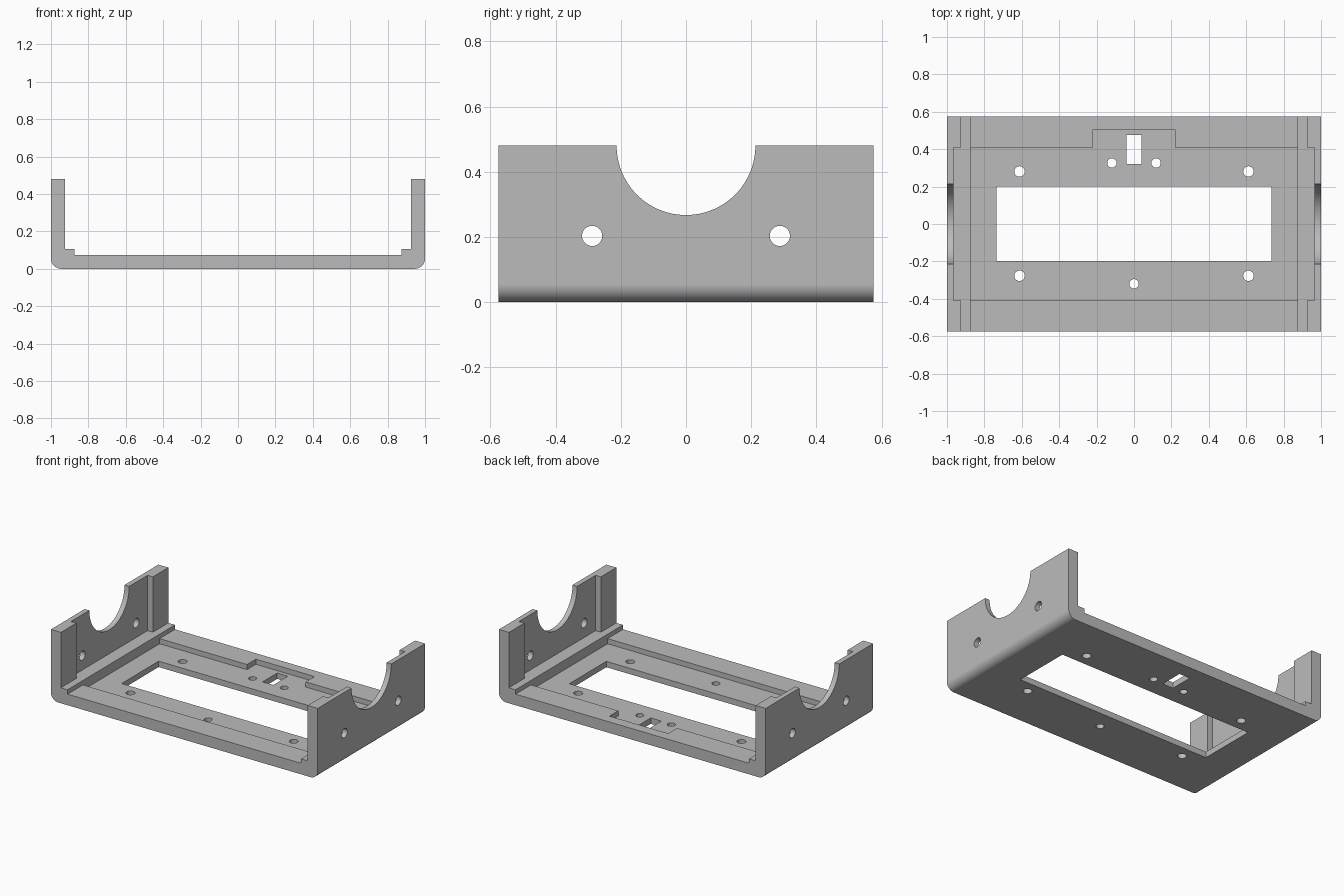
import bpy, bmesh, math
from mathutils import Matrix

cube = bpy.data.objects.get("Cube")
if cube:
    bpy.data.objects.remove(cube, do_unlink=True)

HALF_Y, HEIGHT, FLOOR, LEDGE, RECESS = 0.575, 0.48, 0.075, 0.105, 0.04
FILLET = 0.055

grey = bpy.data.materials.new("plain grey")
grey.use_nodes = True
colour = (0.5, 0.5, 0.5, 1)
grey.diffuse_color = colour
grey.node_tree.nodes["Principled BSDF"].inputs["Base Color"].default_value = colour


def add_object(name, bm):
    bmesh.ops.recalc_face_normals(bm, faces=bm.faces)
    mesh = bpy.data.meshes.new(name)
    bm.to_mesh(mesh)
    bm.free()
    mesh.materials.append(grey)
    obj = bpy.data.objects.new(name, mesh)
    bpy.context.collection.objects.link(obj)
    return obj


def activate(obj):
    bpy.ops.object.select_all(action='DESELECT')
    obj.select_set(True)
    bpy.context.view_layer.objects.active = obj


def cut(cutter):
    mod = bracket.modifiers.new("cut", 'BOOLEAN')
    mod.operation, mod.solver, mod.object = 'DIFFERENCE', 'EXACT', cutter
    activate(bracket)
    bpy.ops.object.modifier_apply(modifier=mod.name)
    bpy.data.objects.remove(cutter, do_unlink=True)


def cut_box(name, x0, x1, y0, y1, z0, z1):
    bm = bmesh.new()
    place = Matrix.Translation(((x0 + x1) / 2, (y0 + y1) / 2, (z0 + z1) / 2))
    size = Matrix.Diagonal((x1 - x0, y1 - y0, z1 - z0, 1))
    bmesh.ops.create_cube(bm, size=1, matrix=place @ size)
    cut(add_object(name, bm))


def cut_round(name, centre, radius, depth, axis='Z', sides=32):
    bm = bmesh.new()
    turn = Matrix.Rotation(math.pi / 2, 4, 'Y') if axis == 'X' else Matrix()
    bmesh.ops.create_cone(bm, cap_ends=True, segments=sides, radius1=radius,
                          radius2=radius, depth=depth,
                          matrix=Matrix.Translation(centre) @ turn)
    cut(add_object(name, bm))


# U-shaped bracket body: half profile, mirrored, swept front to back
half = []
for i in range(13):
    a = math.pi / 2 * i / 12
    half.append((1 - FILLET + FILLET * math.sin(a), FILLET - FILLET * math.cos(a)))
half += [(1, HEIGHT), (0.925, HEIGHT), (0.925, LEDGE), (0.875, LEDGE), (0.875, FLOOR)]
profile = half + [(-x, z) for x, z in reversed(half)]
bm = bmesh.new()
end = bm.faces.new([bm.verts.new((x, -HALF_Y, z)) for x, z in profile])
swept = bmesh.ops.extrude_face_region(bm, geom=[end])
bmesh.ops.translate(bm, vec=(0, 2 * HALF_Y, 0),
                    verts=[v for v in swept["geom"] if isinstance(v, bmesh.types.BMVert)])
bracket = add_object("mounting_bracket", bm)

# Sunken floor panel with a tab notch at the back
cut_box("floor_recess", -0.875, 0.875, -0.41, 0.41, RECESS, 0.2)
cut_box("tab_notch", -0.22, 0.22, 0.3, 0.505, RECESS, 0.2)

# Openings through the floor
cut_box("main_window", -0.735, 0.735, -0.197, 0.2, -0.1, 0.2)
cut_box("cable_slot", -0.04, 0.04, 0.32, 0.477, -0.1, 0.2)
for x in (-0.612, 0.612):
    for y in (-0.277, 0.281):
        cut_round("floor_screw_hole", (x, y, 0), 0.028, 0.4)
for x, y in ((-0.118, 0.326), (0.118, 0.326), (0, -0.32)):
    cut_round("small_screw_hole", (x, y, 0), 0.025, 0.4)

# Thinned side walls with round cut-outs and screw holes
for side in (-1, 1):
    xs = sorted((side * 0.9, side * 0.965))
    cut_box("wall_recess", *xs, -0.41, 0.41, LEDGE, 0.7)
    cut_round("wall_cutout", (side, 0, HEIGHT), 0.213, 0.4, 'X', 96)
    for y in (-0.288, 0.288):
        cut_round("wall_screw_hole", (side, y, 0.203), 0.031, 0.3, 'X')

# Smooth curves, crisp edges
activate(bracket)
bpy.ops.object.shade_smooth_by_angle(angle=math.radians(30))
weighted = bracket.modifiers.new("even_shading", 'WEIGHTED_NORMAL')
weighted.keep_sharp = True
